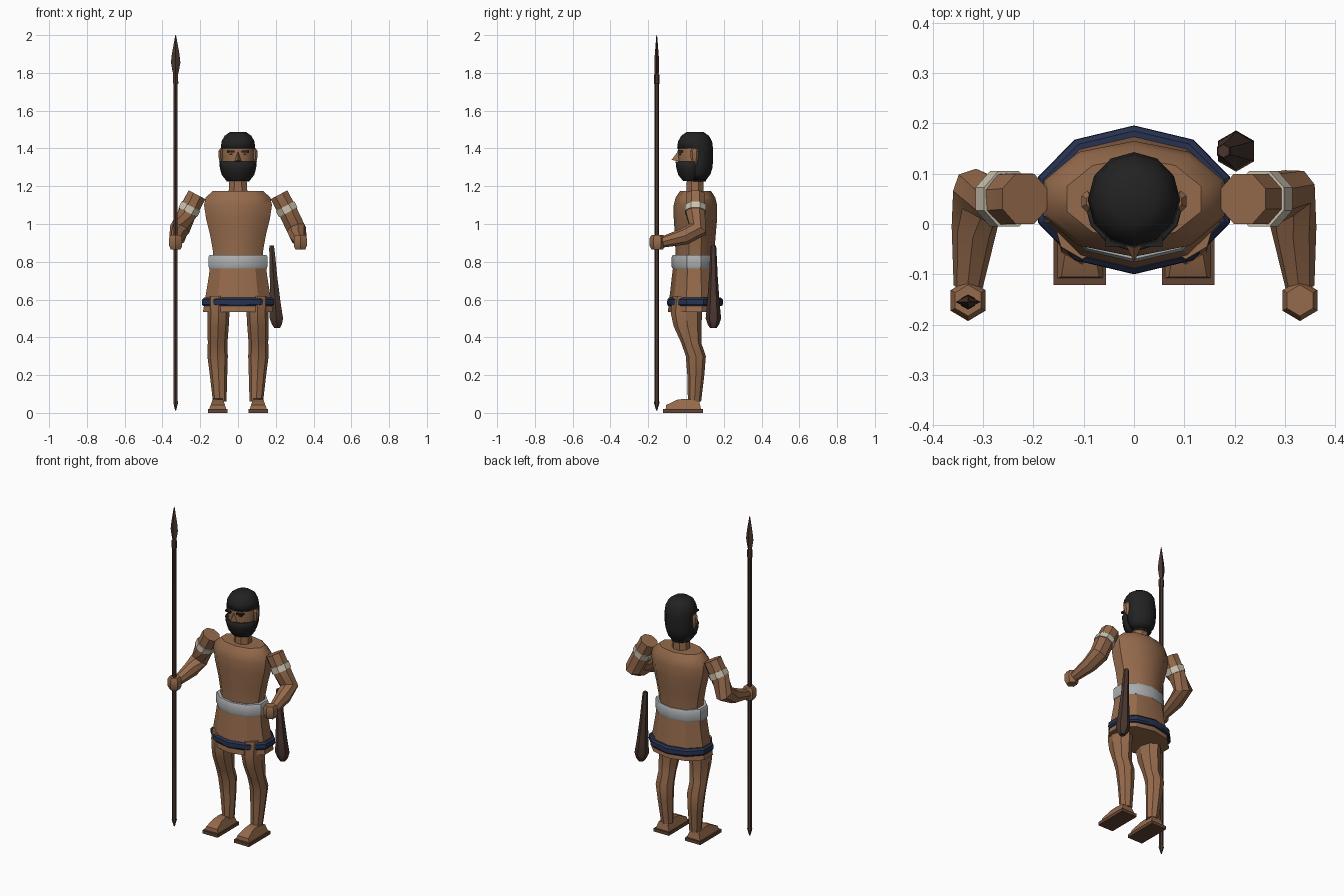
import bpy, bmesh, math
from mathutils import Vector

if "Cube" in bpy.data.objects:
    bpy.data.objects.remove(bpy.data.objects["Cube"])


def material(name, rgb):
    m = bpy.data.materials.new(name)
    m.diffuse_color = (*rgb, 1)
    m.use_nodes = True
    m.node_tree.nodes["Principled BSDF"].inputs["Base Color"].default_value = m.diffuse_color
    return m


SKIN = material("skin", (0.30, 0.145, 0.072))
HAIR = material("black_hair", (0.016, 0.016, 0.017))
WOOD = material("dark_wood", (0.068, 0.037, 0.027))
SOLE = material("sandal_leather", (0.12, 0.058, 0.034))
BELT = material("grey_cloth", (0.42, 0.43, 0.44))
TRIM = material("navy_trim", (0.020, 0.032, 0.080))
BAND = material("cream_band", (0.60, 0.54, 0.42))


def finish(name, bm, mat, angle=30):
    bmesh.ops.recalc_face_normals(bm, faces=bm.faces)
    me = bpy.data.meshes.new(name)
    bm.to_mesh(me)
    bm.free()
    me.materials.append(mat)
    ob = bpy.data.objects.new(name, me)
    bpy.context.collection.objects.link(ob)
    bpy.ops.object.select_all(action='DESELECT')
    ob.select_set(True)
    bpy.context.view_layer.objects.active = ob
    bpy.ops.object.shade_smooth_by_angle(angle=math.radians(angle))
    return ob


def skin_rings(rings):
    """Join rings of points into a capped tube."""
    bm = bmesh.new()
    vs = [[bm.verts.new(p) for p in r] for r in rings]
    n = len(vs[0])
    for a, b in zip(vs, vs[1:]):
        for i in range(n):
            j = (i + 1) % n
            bm.faces.new((a[i], a[j], b[j], b[i]))
    bm.faces.new(vs[0][::-1])
    bm.faces.new(vs[-1])
    return bm


def loft(rings, n, phase=math.pi / 2):
    """Horizontal ellipses given as (x, y, z, rx, ry)."""
    t = [phase + 2 * math.pi * i / n for i in range(n)]
    return skin_rings([[(x + rx * math.cos(a), y + ry * math.sin(a), z) for a in t]
                       for x, y, z, rx, ry in rings])


def tube(points, n):
    """Round limb along a path of (x, y, z, radius)."""
    c = [Vector(p[:3]) for p in points]
    rings = []
    for i, p in enumerate(points):
        d = Vector()
        if i > 0:
            d += (c[i] - c[i - 1]).normalized()
        if i < len(c) - 1:
            d += (c[i + 1] - c[i]).normalized()
        u = d.normalized().cross(Vector((1, 0, 0.5))).normalized()
        v = d.normalized().cross(u)
        ts = [2 * math.pi * (k + 0.5) / n for k in range(n)]
        rings.append([c[i] + p[3] * (u * math.cos(t) + v * math.sin(t)) for t in ts])
    return skin_rings(rings)


def box(x, y, z, sx, sy, sz):
    bm = bmesh.new()
    bmesh.ops.create_cube(bm, size=1)
    for v in bm.verts:
        v.co = Vector((x + v.co.x * sx, y + v.co.y * sy, z + v.co.z * sz))
    return bm


# Torso and neck
torso = [(0.76, .138, .102, .046), (0.85, .138, .103, .047), (0.94, .155, .108, .049),
         (1.03, .178, .115, .05), (1.10, .189, .115, .05), (1.14, .180, .105, .05),
         (1.175, .140, .082, .05)]
finish("torso", loft([(0, c, z, rx, ry) for z, rx, ry, c in torso], 10), SKIN, 42)
finish("neck", loft([(0, .048, 1.15, .055, .05), (0, .048, 1.27, .047, .046)], 8, math.pi / 8), SKIN)

# Kilt, belt and hem trim
finish("kilt", loft([(0, .043, .80, .153, .108), (0, .043, .72, .163, .118),
                     (0, .043, .535, .195, .139)], 10), SKIN)
finish("belt", loft([(0, .042, .765, .160, .114), (0, .042, .775, .164, .118),
                     (0, .042, .825, .164, .118), (0, .042, .837, .158, .112)], 10), BELT)
finish("hem_trim", loft([(0, .048, .565, .194, .142), (0, .048, .575, .201, .148),
                         (0, .048, .60, .199, .147), (0, .048, .61, .188, .137)], 10), TRIM)

# Head with hair and beard shells that share the same rings
HEAD = [(1.238, .62), (1.268, .86), (1.30, .96), (1.335, 1), (1.395, 1),
        (1.432, .95), (1.462, .78), (1.482, .48)]


def head_shell(grow):
    return loft([(0, .048, z + (grow - 1) * .08 * (1 if z > 1.35 else -1),
                  .087 * s * grow, .090 * s * grow) for z, s in HEAD], 12)


def cut_shell(name, keep):
    bm = head_shell(1.055)
    gone = [f for f in bm.faces if not keep(f.calc_center_median())]
    bmesh.ops.delete(bm, geom=gone, context='FACES')
    ob = finish(name, bm, HAIR, 45)
    m = ob.modifiers.new("thickness", 'SOLIDIFY')
    m.thickness = 0.008
    m.offset = -1


finish("head", head_shell(1), SKIN, 45)
cut_shell("hair", lambda c: c.z > 1.40 or c.y > 0.055)
cut_shell("beard", lambda c: c.z < 1.335 and c.y <= 0.055)

# Nose
bm = bmesh.new()
bridge, tip, left, right, back = [bm.verts.new(p) for p in (
    (0, -.038, 1.39), (0, -.076, 1.34), (-.02, -.034, 1.33), (.02, -.034, 1.33), (0, -.02, 1.34))]
for f in ((bridge, left, tip), (bridge, tip, right), (tip, left, right),
          (bridge, back, left), (bridge, right, back), (left, back, right)):
    bm.faces.new(f)
finish("nose", bm, SKIN)

for s, side in ((-1, "right"), (1, "left")):
    # Face details
    finish(side + "_ear", loft([(s * .088, .045, 1.315, .008, .012), (s * .093, .045, 1.36, .013, .022),
                                (s * .093, .045, 1.385, .013, .022), (s * .088, .045, 1.40, .008, .012)], 6), SKIN)
    finish(side + "_brow", box(s * .038, -.030, 1.384, .038, .032, .010), HAIR)
    finish(side + "_eye", box(s * .036, -.028, 1.369, .020, .012, .008), HAIR)

    # Arm, armband and fist
    finish(side + "_arm", tube([(s * .217, .05, 1.155, .054), (s * .268, .05, 1.058, .054),
                                (s * .309, .062, .972, .054), (s * .318, -.01, .934, .045),
                                (s * .33, -.125, .904, .029)], 8), SKIN)
    finish(side + "_armband", tube([(s * .249, .05, 1.094, .060), (s * .266, .05, 1.062, .060)], 8), BAND)
    finish(side + "_fist", loft([(s * .33, -.152, .865, .030, .030), (s * .33, -.152, .885, .040, .041),
                                 (s * .33, -.152, .925, .040, .041), (s * .33, -.152, .942, .030, .031)], 6), SKIN)

    # Leg
    leg = [(.62, .103, .015, .060, .085), (.53, .103, .002, .058, .083), (.46, .105, .008, .056, .074),
           (.37, .108, .028, .052, .053), (.30, .108, .052, .054, .053),
           (.20, .103, .052, .046, .045), (.06, .097, .045, .036, .035)]
    finish(side + "_leg", loft([(s * x, y, z, rx, ry) for z, x, y, rx, ry in leg], 8), SKIN)

    # Foot: side profile widened downward
    profile = [(-.108, .018), (-.105, .042), (-.045, .070), (.0, .075), (.07, .062), (.08, .018)]
    foot = [[(s * .107 + k * (.046 - .35 * (z - .018)), y, z) for y, z in profile] for k in (-1, 1)]
    finish(side + "_foot", skin_rings(foot), SKIN)
    finish(side + "_sandal_sole", box(s * .108, -.016, .010, .104, .21, .020), SOLE)

# Spear held in the right fist
shaft = [(.012, .003, .003), (.055, .015, .015), (.065, .012, .012), (1.74, .012, .012),
         (1.745, .016, .015), (1.79, .015, .014), (1.795, .011, .010)]
finish("spear_shaft", loft([(-.33, -.155, z, a, b) for z, a, b in shaft], 6), WOOD)
blade = [(1.78, .010, .009), (1.815, .018, .012), (1.855, .025, .013), (1.90, .020, .010), (2.0, .002, .002)]
finish("spear_head", loft([(-.33, -.155, z, a, b) for z, a, b in blade], 4), WOOD)

# Club hanging at the left hip
club = [(.45, .207, .018), (.468, .206, .030), (.50, .203, .041), (.57, .198, .034),
        (.72, .188, .023), (.87, .179, .016), (.886, .178, .013)]
finish("club", loft([(x, .145, z, r, r) for z, x, r in club], 6), WOOD)
